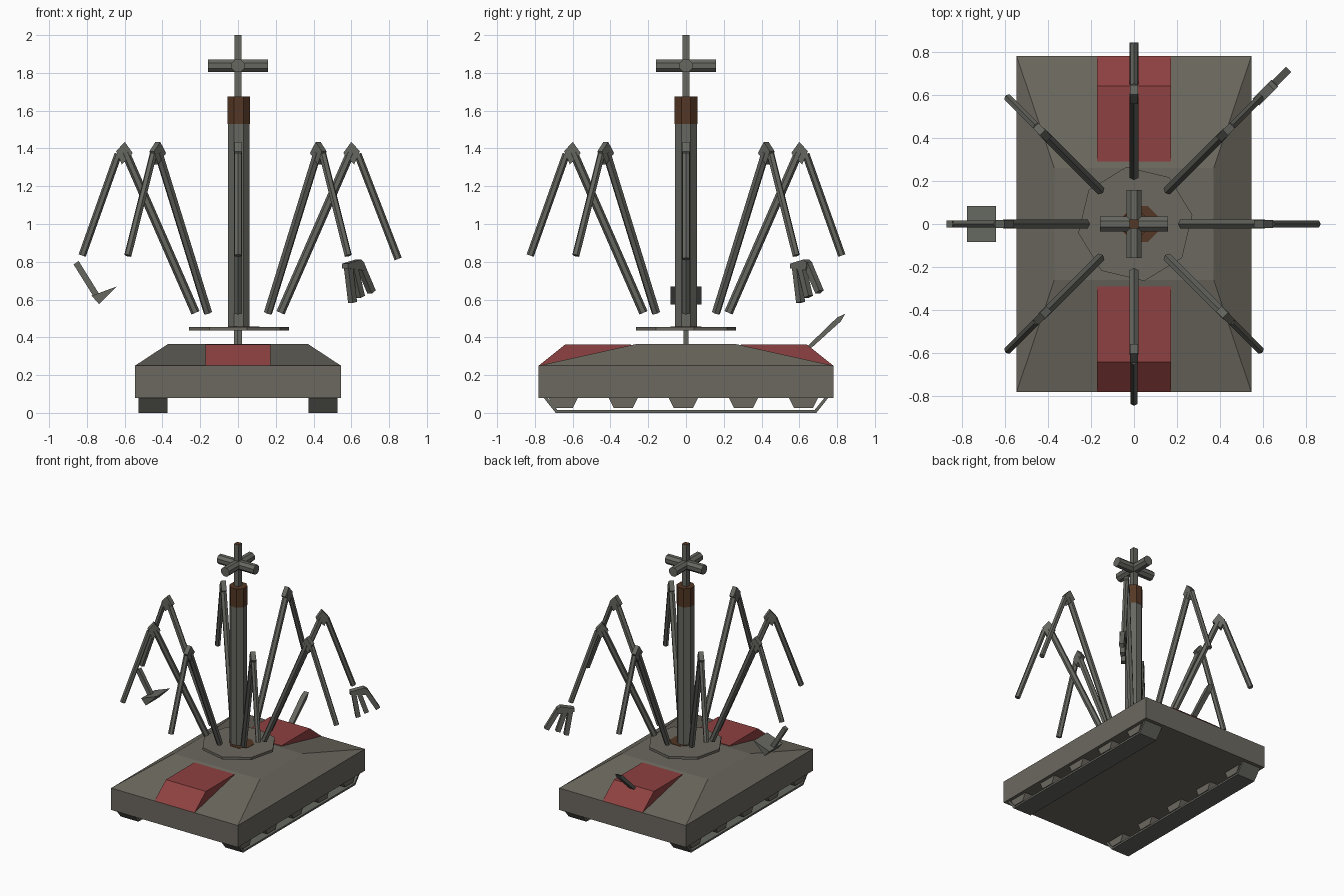
import bpy, bmesh, math
from mathutils import Vector

if "Cube" in bpy.data.objects:
    bpy.data.objects.remove(bpy.data.objects["Cube"])


def material(name, rgb):
    m = bpy.data.materials.new(name)
    m.diffuse_color = (*rgb, 1)
    m.use_nodes = True
    m.node_tree.nodes["Principled BSDF"].inputs["Base Color"].default_value = m.diffuse_color
    return m


HULL = material("warm_grey", (0.150, 0.139, 0.115))
STEEL = material("steel_grey", (0.133, 0.137, 0.118))
RED = material("dull_red", (0.27, 0.052, 0.052))
BROWN = material("rust_brown", (0.088, 0.038, 0.018))


def finish(bm, name, mat):
    bmesh.ops.recalc_face_normals(bm, faces=bm.faces)
    me = bpy.data.meshes.new(name)
    bm.to_mesh(me)
    bm.free()
    me.materials.append(mat)
    ob = bpy.data.objects.new(name, me)
    bpy.context.collection.objects.link(ob)
    return ob


def loft(name, mat, rings):
    """Bridge equal-length rings of points and cap both ends."""
    bm = bmesh.new()
    rows = [[bm.verts.new(p) for p in ring] for ring in rings]
    n = len(rows[0])
    for a, b in zip(rows, rows[1:]):
        for i in range(n):
            bm.faces.new((a[i], a[(i + 1) % n], b[(i + 1) % n], b[i]))
    bm.faces.new(rows[0])
    bm.faces.new(rows[-1])
    return finish(bm, name, mat)


def rect(x, y, z):
    return [(-x, -y, z), (x, -y, z), (x, y, z), (-x, y, z)]


def prism(name, mat, profile, degrees, half, offset=0.0):
    """Extrude a (radius, height) profile sideways, turned about z."""
    a = math.radians(degrees)
    out, side = Vector((math.cos(a), math.sin(a), 0)), Vector((-math.sin(a), math.cos(a), 0))
    return loft(name, mat, [[out * r + side * t + Vector((0, 0, z)) for r, z in profile]
                            for t in (offset - half, offset + half)])


def rod(name, mat, start, end, radius, sides, turn=0.5):
    start, end = Vector(start), Vector(end)
    d = (end - start).normalized()
    u = d.cross(Vector((0, 0, 1)))
    u = u.normalized() if u.length > 1e-4 else Vector((1, 0, 0))
    v = d.cross(u)
    angles = [2 * math.pi * (i + turn) / sides for i in range(sides)]
    return loft(name, mat, [[c + (u * math.cos(t) + v * math.sin(t)) * radius for t in angles]
                            for c in (start, end)])


def polar(degrees, r, z):
    a = math.radians(degrees)
    return (r * math.cos(a), r * math.sin(a), z)


# Hull with sloping deck
loft("hull", HULL, [rect(0.545, 0.78, 0.08), rect(0.545, 0.78, 0.25), rect(0.37, 0.26, 0.365)])

# Red housings at both ends
for label, deg in (("front", -90), ("rear", 90)):
    prism(label + "_housing", RED, [(0.29, 0.25), (0.78, 0.25), (0.64, 0.362), (0.29, 0.362)], deg, 0.172)

# Tracks and wheels
belt = [(-0.755, 0.082), (-0.69, 0), (0.69, 0), (0.755, 0.082),
        (0.735, 0.082), (0.68, 0.014), (-0.68, 0.014), (-0.735, 0.082)]
for label, s in (("left", 1), ("right", -1)):
    prism(label + "_track", STEEL, belt, 90, 0.077, s * 0.45)
    for k in range(5):
        y = -0.65 + 0.318 * k
        prism(f"{label}_wheel_{k + 1}", HULL,
              [(y - 0.08, 0.085), (y - 0.05, 0.025), (y + 0.05, 0.025), (y + 0.08, 0.085)],
              90, 0.07, s * 0.45)

# Turntable
rod("turntable_post", STEEL, (0.008, 0, 0.36), (0.008, 0, 0.44), 0.02, 4)
rod("turntable", HULL, (0.006, 0, 0.435), (0.006, 0, 0.455), 0.268, 8, 0.2)
rod("rust_patch", BROWN, (0.03, 0, 0.453), (0.03, 0, 0.458), 0.09, 8)

# Tower, collar and cross head
rod("tower", STEEL, (0.004, 0, 0.455), (0.004, 0, 1.53), 0.063, 8)
rod("collar", BROWN, (0.004, 0, 1.53), (0.004, 0, 1.675), 0.065, 8)
rod("mast", STEEL, (0, 0, 1.67), (0, 0, 1.998), 0.028, 4)
rod("mast_cap", BROWN, (0, 0, 1.998), (0, 0, 2.0), 0.028, 4)
rod("cross_bar_x", STEEL, (-0.158, 0, 1.838), (0.158, 0, 1.838), 0.037, 8)
rod("cross_bar_y", STEEL, (0, -0.158, 1.838), (0, 0.158, 1.838), 0.037, 8)

# Eight folding arms around the tower
for k in range(8):
    deg = 45 * k
    tip = (0.848, 0.815) if k == 0 else (0.825, 0.833)
    rod(f"inner_arm_{k + 1}", STEEL, polar(deg, 0.225, 0.53), polar(deg, 0.597, 1.38), 0.023, 6)
    rod(f"outer_arm_{k + 1}", STEEL, polar(deg, 0.634, 1.37), polar(deg, *tip), 0.02, 6)
    prism(f"elbow_{k + 1}", STEEL,
          [(0.60, 1.435), (0.557, 1.375), (0.615, 1.315), (0.645, 1.385)], deg, 0.018)

# Three-fingered claw below one diagonal arm
prism("claw_palm", STEEL, [(0.80, 0.765), (0.80, 0.79), (0.90, 0.812), (0.925, 0.795), (0.92, 0.755)], 45, 0.022)
for name, a, b in (("inner", (0.825, 0.78), (0.858, 0.585)),
                   ("middle", (0.865, 0.77), (0.918, 0.615)),
                   ("outer", (0.91, 0.79), (1.0, 0.64))):
    rod(name + "_claw_finger", STEEL, polar(45, *a), polar(45, *b), 0.024, 4)

# Hoe below the left arm
rod("hoe_handle", STEEL, (-0.857, 0, 0.795), (-0.742, 0, 0.61), 0.023, 4)
prism("hoe_blade", STEEL, [(0.775, 0.62), (0.64, 0.67), (0.735, 0.575)], 180, 0.083)

# Spike rising behind the rear housing
prism("rear_spike", STEEL, [(0.645, 0.355), (0.665, 0.345), (0.82, 0.485), (0.843, 0.525), (0.80, 0.505)], 90, 0.02)
